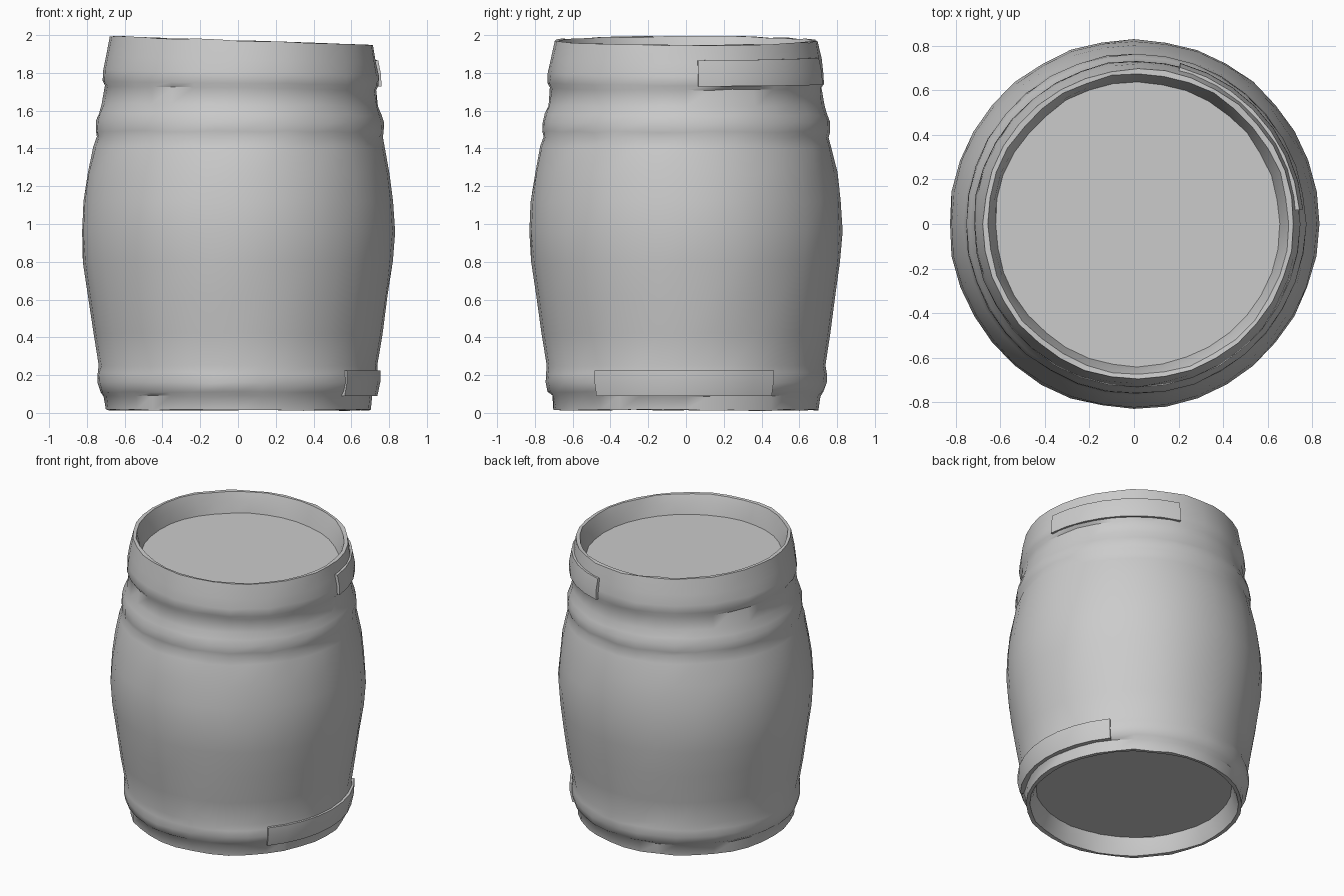
import bpy, bmesh, math, random

if "Cube" in bpy.data.objects:
    bpy.data.objects.remove(bpy.data.objects["Cube"])

random.seed(4)
SIDES = 36
TAU = 2 * math.pi


def place(r, z, a, wobble=0.0):
    # The upper end leans slightly: its centre drifts to +x and its rim dips there
    k = max(0.0, (z - 1.2) / 0.8)
    r += random.uniform(-wobble, wobble)
    z += random.uniform(-wobble, wobble) - 0.025 * math.cos(a) * k * k
    return (0.02 * k + r * math.cos(a), r * math.sin(a), z)


def finish(name, bm):
    bmesh.ops.recalc_face_normals(bm, faces=bm.faces)
    me = bpy.data.meshes.new(name)
    bm.to_mesh(me)
    bm.free()
    ob = bpy.data.objects.new(name, me)
    bpy.context.collection.objects.link(ob)
    bpy.ops.object.select_all(action='DESELECT')
    ob.select_set(True)
    bpy.context.view_layer.objects.active = ob
    bpy.ops.object.shade_smooth_by_angle(angle=math.radians(40))
    return ob


def lathe(name, profile, start=0, end=360, closed=False, wobble=0.0):
    # Sweep an (r, z) profile around the axis, whole or as an arc
    full = end - start >= 360
    n = max(3, round(SIDES * (end - start) / 360))
    bm = bmesh.new()
    cols = []
    for i in range(n if full else n + 1):
        a = math.radians(start) + math.radians(end - start) * i / n
        cols.append([bm.verts.new(place(r, z, a, wobble)) for r, z in profile])
    m = len(profile)
    for i in range(n):
        p, q = cols[i], cols[(i + 1) % len(cols)]
        for j in range(m if closed else m - 1):
            k = (j + 1) % m
            bm.faces.new((p[j], q[j], q[k], p[k]))
    if not full:
        bm.faces.new(cols[0])
        bm.faces.new(cols[-1])
    return finish(name, bm)


def disc(name, r, z):
    bm = bmesh.new()
    bm.faces.new([bm.verts.new(place(r, z, TAU * i / SIDES)) for i in range(SIDES)])
    ob = finish(name, bm)
    return ob


# Bulging wall with moulded hoops and the recessed inside of both rims
lathe("barrel_wall", [
    (0.635, 0.13), (0.655, 0.06), (0.675, 0.015), (0.70, 0.015),
    (0.708, 0.09), (0.73, 0.11), (0.742, 0.16), (0.742, 0.21), (0.735, 0.25),
    (0.763, 0.42), (0.793, 0.62), (0.818, 0.80), (0.829, 0.96),
    (0.82, 1.12), (0.80, 1.27), (0.772, 1.41),
    (0.757, 1.46), (0.763, 1.49), (0.762, 1.54), (0.748, 1.58), (0.73, 1.63),
    (0.718, 1.72), (0.733, 1.745), (0.729, 1.80), (0.717, 1.87), (0.697, 1.97),
    (0.675, 1.97), (0.655, 1.91), (0.637, 1.83)], wobble=0.004)

# Recessed heads
disc("top_head", 0.642, 1.835)
disc("bottom_head", 0.64, 0.13)

# Overlapping strap ends on the hoops
lathe("top_strap_overlap", [(0.71, 1.74), (0.748, 1.74), (0.746, 1.80),
                            (0.728, 1.885), (0.69, 1.885)], 5, 75, True)
lathe("bottom_strap_overlap", [(0.70, 0.09), (0.738, 0.09), (0.755, 0.17),
                               (0.755, 0.225), (0.71, 0.225)], -40, 38, True)
